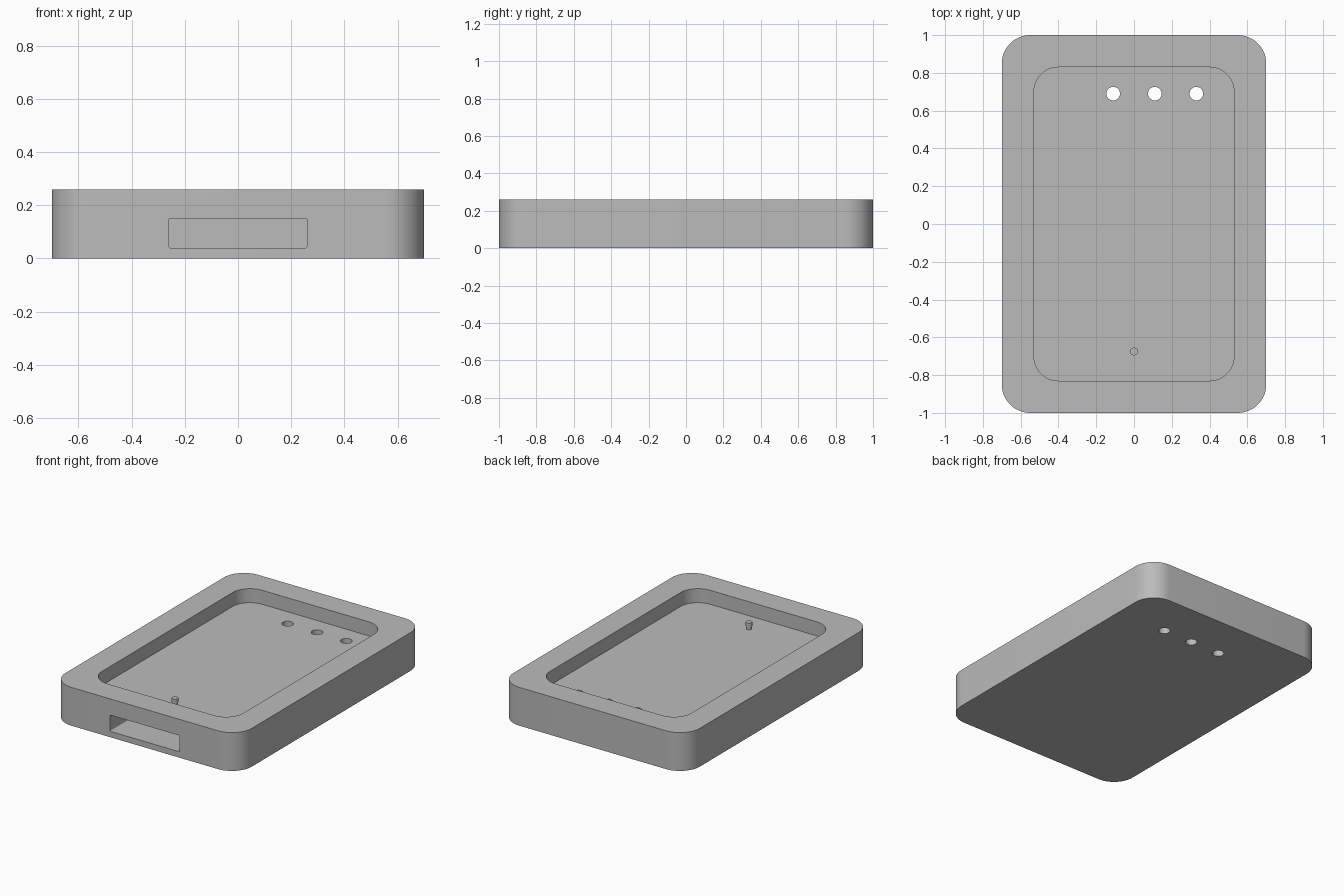
import bpy
import bmesh
from math import radians
from mathutils import Matrix, Vector

default = bpy.data.objects.get("Cube")
if default:
    bpy.data.objects.remove(default, do_unlink=True)

grey = bpy.data.materials.new("plain grey")
grey.use_nodes = True
colour = (0.5, 0.5, 0.5, 1)
grey.diffuse_color = colour
grey.node_tree.nodes["Principled BSDF"].inputs["Base Color"].default_value = colour


def finish(name, bm):
    mesh = bpy.data.meshes.new(name)
    bm.to_mesh(mesh)
    bm.free()
    mesh.materials.append(grey)
    obj = bpy.data.objects.new(name, mesh)
    bpy.context.collection.objects.link(obj)
    return obj


def rounded_box(name, low, high, radius, axis):
    """Box with the edges along one axis rounded."""
    low, high = Vector(low), Vector(high)
    bm = bmesh.new()
    bmesh.ops.create_cube(bm, size=1)
    bmesh.ops.scale(bm, vec=high - low, verts=bm.verts)
    bmesh.ops.translate(bm, vec=(low + high) / 2, verts=bm.verts)
    edges = [e for e in bm.edges
             if abs(e.verts[0].co[axis] - e.verts[1].co[axis]) > 0.01]
    bmesh.ops.bevel(bm, geom=edges, offset=radius, segments=12,
                    profile=0.5, affect='EDGES')
    return finish(name, bm)


def cylinder(name, x, y, bottom, top, radius):
    bm = bmesh.new()
    bmesh.ops.create_cone(bm, cap_ends=True, segments=32, radius1=radius,
                          radius2=radius, depth=top - bottom,
                          matrix=Matrix.Translation((x, y, (bottom + top) / 2)))
    return finish(name, bm)


def activate(obj):
    bpy.ops.object.select_all(action='DESELECT')
    obj.select_set(True)
    bpy.context.view_layer.objects.active = obj


def carve(obj, cutter):
    cutter.hide_render = True
    mod = obj.modifiers.new("carve", 'BOOLEAN')
    mod.operation = 'DIFFERENCE'
    mod.solver = 'EXACT'
    mod.object = cutter
    activate(obj)
    bpy.ops.object.modifier_apply(modifier=mod.name)
    bpy.data.objects.remove(cutter, do_unlink=True)


# Tray body with its shallow top recess
floor = 0.165
tray = rounded_box("tray_body", (-0.7, -1, 0), (0.7, 1, 0.26), 0.15, 2)
carve(tray, rounded_box("recess_cutter", (-0.53, -0.83, floor),
                        (0.53, 0.83, 0.4), 0.13, 2))

# Slot in the front wall, running back under the recess floor
carve(tray, rounded_box("slot_cutter", (-0.26, -1.1, 0.04),
                        (0.26, 0, 0.15), 0.006, 1))

# Three holes through the floor
for x in (-0.11, 0.11, 0.33):
    carve(tray, cylinder("hole_cutter", x, 0.69, -0.1, 0.4, 0.036))

# Small headed pin standing in the recess
stem = cylinder("pin_stem", 0, -0.675, floor - 0.005, 0.19, 0.016)
head = cylinder("pin_head", 0, -0.675, 0.188, 0.212, 0.021)

for obj in (tray, stem, head):
    activate(obj)
    bpy.ops.object.shade_smooth_by_angle(angle=radians(30))
